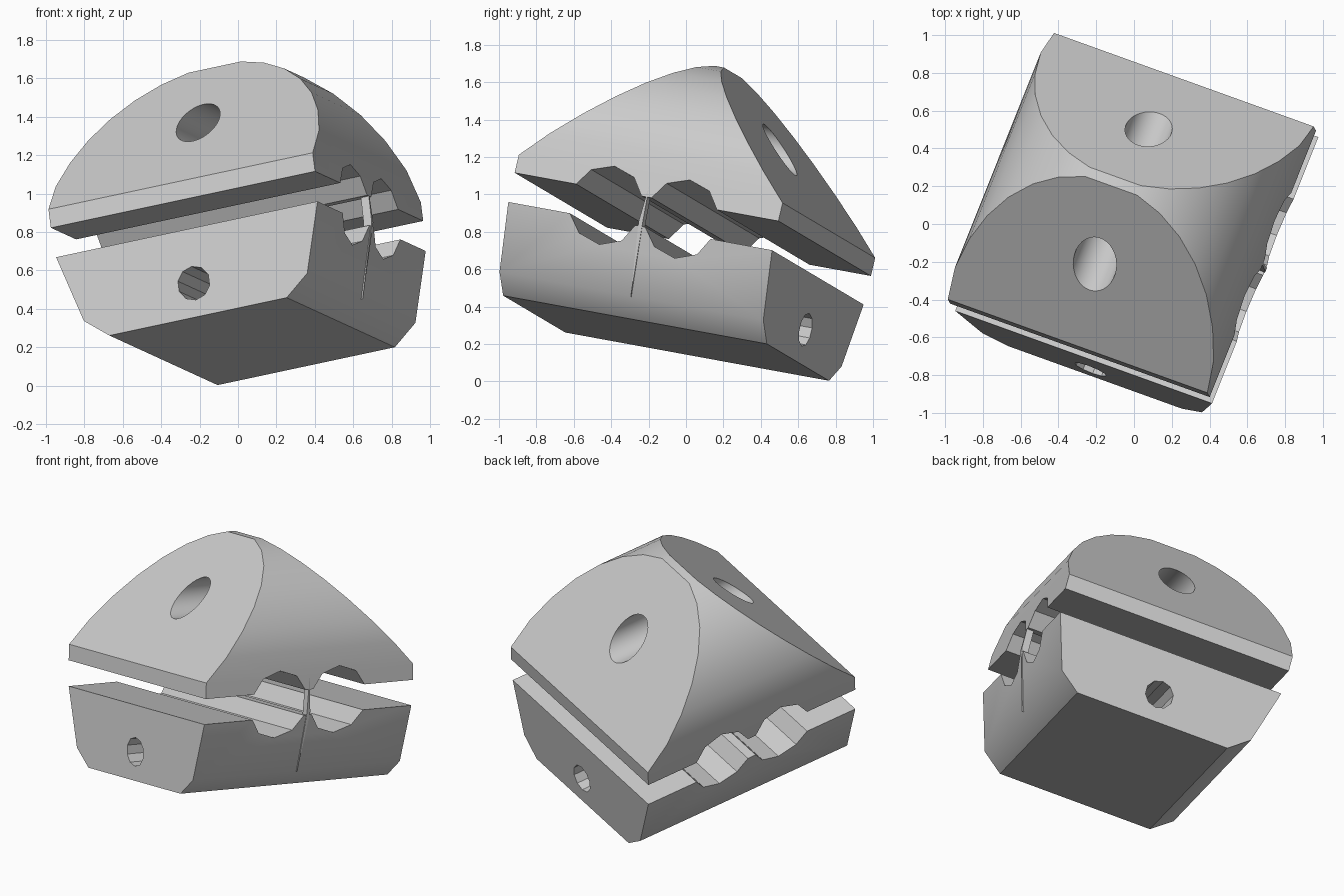
import bpy
import bmesh
from math import sin, cos, pi, radians
from mathutils import Matrix, Vector

cube = bpy.data.objects.get("Cube")
if cube:
    bpy.data.objects.remove(cube)

grey = bpy.data.materials.new("light_grey")
grey.use_nodes = True
COLOUR = (0.6, 0.6, 0.6, 1)
grey.diffuse_color = COLOUR
grey.node_tree.nodes["Principled BSDF"].inputs["Base Color"].default_value = COLOUR


def prism(name, profile, axis, start, end):
    """Extrude a closed (a, z) profile along the x or y axis."""
    bm = bmesh.new()
    if axis == "x":
        verts = [bm.verts.new((start, a, z)) for a, z in profile]
    else:
        verts = [bm.verts.new((a, start, z)) for a, z in profile]
    face = bm.faces.new(verts)
    ext = bmesh.ops.extrude_face_region(bm, geom=[face])
    step = Vector((end - start, 0, 0)) if axis == "x" else Vector((0, end - start, 0))
    moved = [g for g in ext["geom"] if isinstance(g, bmesh.types.BMVert)]
    bmesh.ops.translate(bm, verts=moved, vec=step)
    bmesh.ops.recalc_face_normals(bm, faces=bm.faces)
    mesh = bpy.data.meshes.new(name)
    bm.to_mesh(mesh)
    bm.free()
    mesh.materials.append(grey)
    obj = bpy.data.objects.new(name, mesh)
    bpy.context.collection.objects.link(obj)
    return obj


def ring(a, z, radius, sides):
    return [(a + radius * cos(2 * pi * (i + 0.5) / sides),
             z + radius * sin(2 * pi * (i + 0.5) / sides)) for i in range(sides)]


def select_only(obj):
    bpy.ops.object.select_all(action="DESELECT")
    obj.select_set(True)
    bpy.context.view_layer.objects.active = obj


def boolean(obj, cutter, operation="DIFFERENCE"):
    cutter.hide_render = True
    mod = obj.modifiers.new("cut", "BOOLEAN")
    mod.operation = operation
    mod.solver = "EXACT"
    mod.object = cutter
    select_only(obj)
    bpy.ops.object.modifier_apply(modifier=mod.name)
    bpy.data.objects.remove(cutter)


HALF_X, HALF_Y = 0.745, 0.77
GAP, EAVE, RIDGE = 0.16, 0.26, 1.03
MID = GAP / 2

# Upper jaw: arched bar trimmed by two sloped faces
R = 0.757
arch = [(R * sin(radians(11.25 * i)), EAVE + R * cos(radians(11.25 * i))) for i in range(1, 8)]
half = arch + [(HALF_X, EAVE), (HALF_X, GAP)]
upper = prism("upper_jaw", half + [(-a, z) for a, z in reversed(half)], "y", -HALF_Y, HALF_Y)
gable = [(-HALF_Y, 0), (HALF_Y, 0), (HALF_Y, EAVE), (0, RIDGE), (-HALF_Y, EAVE)]
boolean(upper, prism("gable_trim", gable, "x", -1, 1), "INTERSECT")
boolean(upper, prism("upper_bore", ring(0, 0.64, 0.12, 32), "y", -1, 1))

# Lower jaw: tapered and chamfered block
side = [(0.737, 0), (0.63, -0.365), (0.5, -0.47)]
lower = prism("lower_jaw", side + [(-a, z) for a, z in reversed(side)], "y", -HALF_Y, HALF_Y)
boolean(lower, prism("lower_bore", ring(0, -0.29, 0.09, 10), "y", -1, 1))

# Twin channels running between the jaws
for jaw in (upper, lower):
    for s in (-1, 1):
        boolean(jaw, prism("channel", ring(s * 0.22, MID, 0.212, 10), "x", -1, 1))

# Thin fin between the channels, following the taper of the lower jaw
fin = prism("centre_fin", [(0, 0.25), (0.012, 0.02), (0, -0.37), (-0.012, 0.02)], "x", 0.7, 0.745)
for v in fin.data.vertices:
    v.co.x += 0.29 * min(v.co.z, 0)

# Tilt the whole clamp into its resting pose
x_dir = Vector((0.922, -0.332, 0.197)).normalized()
z_dir = x_dir.cross(Vector((0.358, 0.918, -0.169))).normalized()
y_dir = z_dir.cross(x_dir)
pose = Matrix.Translation((0.015, 0, 0.685)) @ Matrix((x_dir, y_dir, z_dir)).transposed().to_4x4()
for obj in (upper, lower, fin):
    obj.data.transform(pose)
    select_only(obj)
    bpy.ops.object.shade_smooth_by_angle(angle=radians(35.4))
